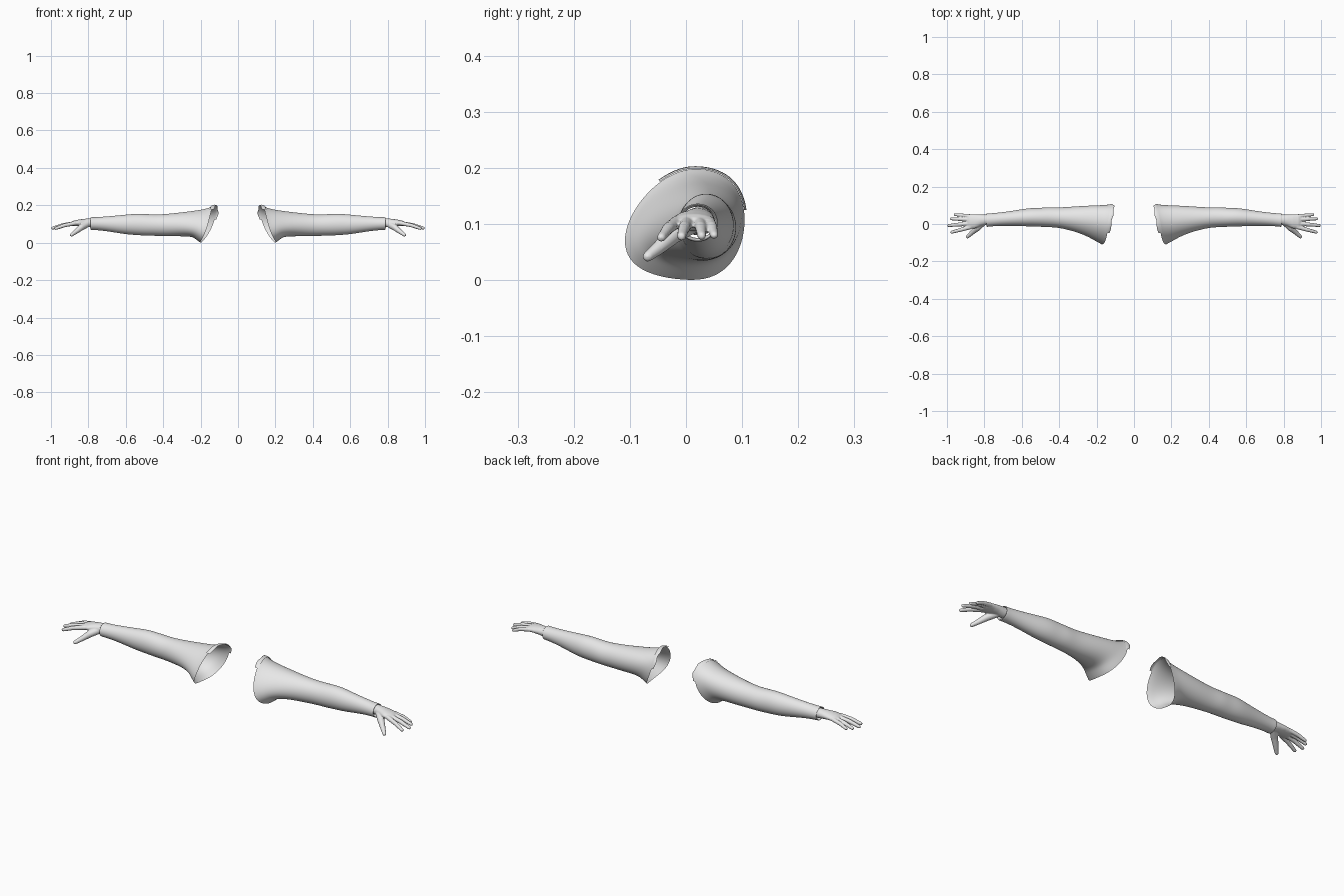
import bpy, bmesh, math
from mathutils import Vector

if "Cube" in bpy.data.objects:
    bpy.data.objects.remove(bpy.data.objects["Cube"])

grey = bpy.data.materials.new("light grey")
grey.diffuse_color = (0.8, 0.8, 0.8, 1)
grey.use_nodes = True
grey.node_tree.nodes["Principled BSDF"].inputs["Base Color"].default_value = grey.diffuse_color


def make_object(name, bm):
    bmesh.ops.recalc_face_normals(bm, faces=bm.faces)
    mesh = bpy.data.meshes.new(name)
    bm.to_mesh(mesh)
    bm.free()
    mesh.materials.append(grey)
    for p in mesh.polygons:
        p.use_smooth = True
    obj = bpy.data.objects.new(name, mesh)
    bpy.context.collection.objects.link(obj)
    return obj


def mirror(obj):
    m = obj.modifiers.new("other_arm", 'MIRROR')
    m.use_mirror_merge = False


def loft(bm, rings, closed=True, caps=False):
    rows = [[bm.verts.new(p) for p in ring] for ring in rings]
    n = len(rows[0])
    for a, b in zip(rows, rows[1:]):
        for i in range(n if closed else n - 1):
            j = (i + 1) % n
            bm.faces.new((a[i], a[j], b[j], b[i]))
    if caps:
        bm.faces.new(rows[0])
        bm.faces.new(rows[-1])


def sleeve_point(section, a):
    # tilt slants the shoulder opening and skews its outline
    x, tilt, y0, y1, z0, z1 = section
    c, s = math.cos(a), math.sin(a)
    slant = 0.0275 - 0.035 * s - 0.02 * c - 0.0075 * math.cos(2 * a)
    y = (y0 + y1) / 2 + (y1 - y0) / 2 * c + 0.018 * tilt * s * s
    z = (z0 + z1) / 2 + (z1 - z0) / 2 * s
    z -= tilt * (0.03 if c < 0 else -0.008) * c * c
    return Vector((x + tilt * slant, y, z))


# Sleeve: x, tilt, front y, back y, bottom z, top z; the last rows tuck in the cuff
SLEEVE = [
    (.130, 1.0, -.110, .105, .000, .199),
    (.148, .90, -.102, .103, .008, .190),
    (.170, .80, -.093, .101, .020, .183),
    (.200, .60, -.080, .100, .030, .176),
    (.250, .35, -.060, .098, .034, .169),
    (.320, .10, -.038, .094, .034, .160),
    (.400, 0, -.020, .088, .035, .152),
    (.450, 0, -.017, .091, .037, .151),
    (.500, 0, -.015, .086, .038, .154),
    (.550, 0, -.013, .086, .041, .155),
    (.600, 0, -.012, .079, .045, .150),
    (.660, 0, -.010, .069, .055, .144),
    (.720, 0, -.010, .061, .064, .139),
    (.765, 0, -.013, .057, .068, .136),
    (.786, 0, -.016, .057, .068, .137),
    (.789, 0, -.014, .055, .070, .135),
    (.786, 0, -.011, .053, .073, .133),
    (.765, 0, -.009, .051, .075, .131),
]
bm = bmesh.new()
N = 28
loft(bm, [[sleeve_point(s, 2 * math.pi * i / N) for i in range(N)] for s in SLEEVE])
sleeve = make_object("sleeve", bm)
sleeve.modifiers.new("smooth_cloth", 'SUBSURF').levels = 2
sleeve.modifiers["smooth_cloth"].render_levels = 2
mirror(sleeve)

# Ragged seam strip standing off the top and back of the shoulder opening
bm = bmesh.new()
strips = []
for dx, grow in ((.010, .000), (.000, .003), (-.008, .004), (-.012, .001)):
    row = []
    for i in range(25):
        a = math.radians(10 + 112 * i / 24)
        p = sleeve_point(SLEEVE[0], a)
        wave = .0025 * math.sin(9 * a) if dx < 0 else 0
        row.append(p + Vector((dx + wave, grow * math.cos(a), grow * math.sin(a))))
    strips.append(row)
loft(bm, strips, closed=False)
mirror(make_object("shoulder_seam", bm))


# Hand: palm, fingers and thumb fused into one skin
def tube(bm, points, radii, n=12):
    pts = [Vector(p) for p in points]
    end = (pts[-1] - pts[-2]).normalized()
    r = radii[-1]
    pts += [pts[-1] + end * r * .6, pts[-1] + end * r * .95]
    radii = list(radii) + [r * .8, r * .35]
    rings = []
    for k, p in enumerate(pts):
        d = pts[min(k + 1, len(pts) - 1)] - pts[max(k - 1, 0)]
        q = d.to_track_quat('X', 'Z')
        rings.append([p + q @ Vector((0, radii[k] * math.cos(t), radii[k] * math.sin(t)))
                      for t in (2 * math.pi * i / n for i in range(n))])
    loft(bm, rings, caps=True)


PALM = [  # x, centre y, centre z, half width, half thickness
    (.740, .023, .104, .028, .025),
    (.790, .023, .106, .027, .024),
    (.820, .020, .107, .031, .021),
    (.850, .014, .106, .038, .018),
    (.880, .013, .103, .039, .015),
    (.893, .013, .101, .036, .010),
]
FINGERS = [  # knuckle y, tip x, tip y, tip z, radius
    (.042, .957, .050, .080, .0092),
    (.024, .977, .028, .079, .0100),
    (.003, .991, -.008, .078, .0104),
    (-.016, .975, -.044, .076, .0102),
]
bm = bmesh.new()
loft(bm, [[(x, y + ry * math.cos(t), z + rz * math.sin(t))
           for t in (2 * math.pi * i / 20 for i in range(20))]
          for x, y, z, ry, rz in PALM], caps=True)
for ky, tx, ty, tz, r in FINGERS:
    knuckle, tip = Vector((.872, ky, .104)), Vector((tx, ty, tz))
    middle = knuckle.lerp(tip, .55) + Vector((0, 0, .004))
    tube(bm, [knuckle, middle, tip], [r * 1.12, r * 1.03, r * .8])
# thumb
tube(bm, [(.805, .010, .100), (.838, -.022, .082), (.868, -.048, .058), (.890, -.068, .042)],
     [.018, .017, .0125, .0095])
hand = make_object("hand", bm)
skin = hand.modifiers.new("fuse", 'REMESH')
skin.mode = 'VOXEL'
skin.voxel_size = .0028
skin.use_smooth_shade = True
soft = hand.modifiers.new("soften", 'SMOOTH')
soft.factor = .5
soft.iterations = 5
mirror(hand)
